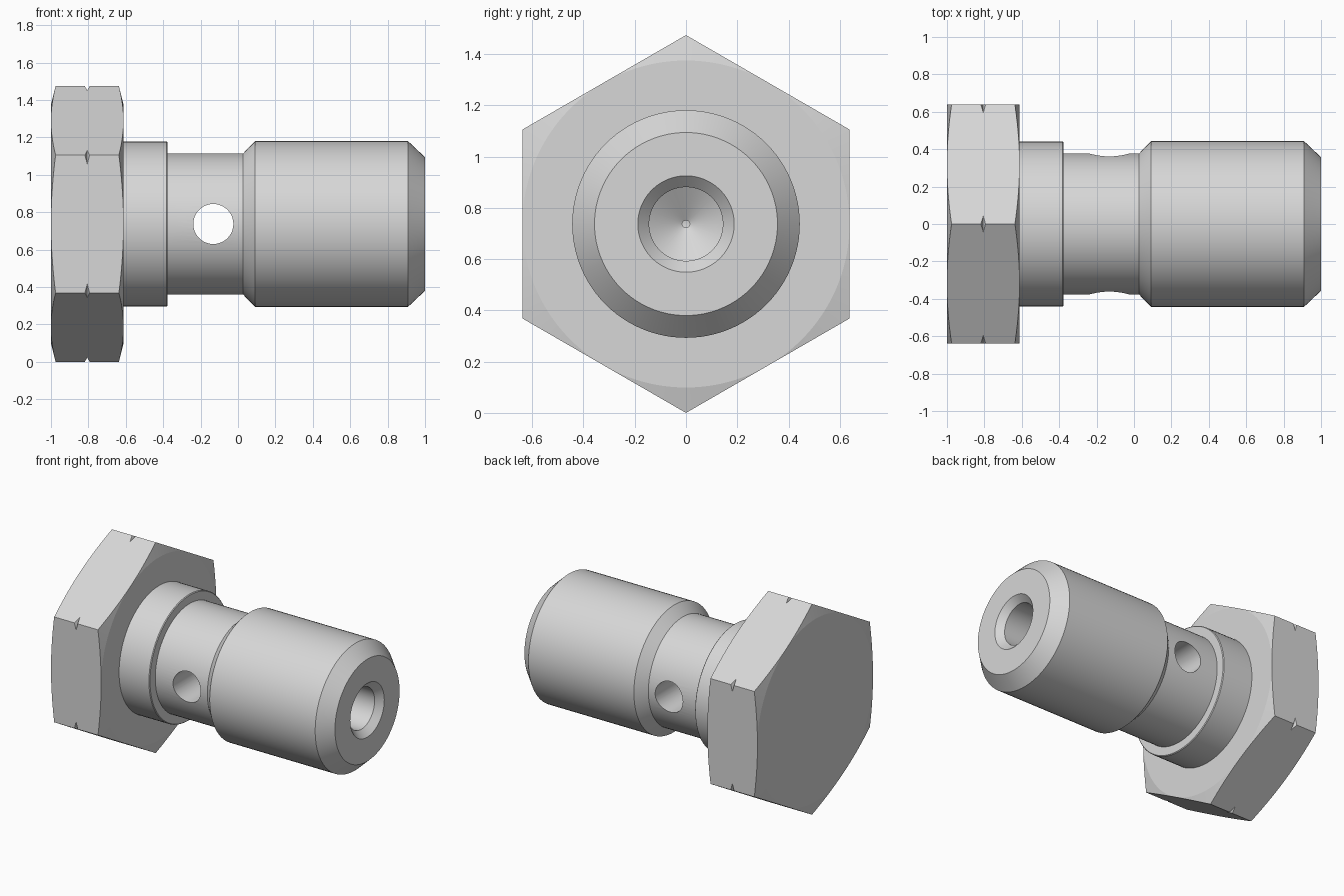
import bpy, bmesh, math
from mathutils import Matrix, Vector

AXIS_Z = 0.737      # height of the bolt axis
HEX_R = 0.737       # corner radius of the head
HOLE_X, HOLE_R = -0.132, 0.107

cube = bpy.data.objects.get("Cube")
if cube:
    bpy.data.objects.remove(cube, do_unlink=True)

steel = bpy.data.materials.new("plain_steel")
steel.use_nodes = True
grey = (0.68, 0.68, 0.68, 1)
steel.diffuse_color = grey
steel.node_tree.nodes["Principled BSDF"].inputs["Base Color"].default_value = grey


def finish(name, bm):
    bmesh.ops.recalc_face_normals(bm, faces=bm.faces)
    mesh = bpy.data.meshes.new(name)
    bm.to_mesh(mesh)
    bm.free()
    mesh.materials.append(steel)
    obj = bpy.data.objects.new(name, mesh)
    bpy.context.collection.objects.link(obj)
    return obj


def lathe(name, profile, steps=96):
    """Turn (x, radius) points about the bolt axis."""
    bm = bmesh.new()
    verts = [bm.verts.new((x, 0, AXIS_Z + r)) for x, r in profile]
    edges = [bm.edges.new(pair) for pair in zip(verts, verts[1:])]
    bmesh.ops.spin(bm, geom=verts + edges, cent=(0, 0, AXIS_Z), axis=(1, 0, 0),
                   angle=2 * math.pi, steps=steps, use_duplicate=False)
    bmesh.ops.remove_doubles(bm, verts=bm.verts, dist=1e-5)
    return finish(name, bm)


def prism(name, sides, radius, length, centre, turn):
    bm = bmesh.new()
    bmesh.ops.create_cone(bm, cap_ends=True, segments=sides, radius1=radius,
                          radius2=radius, depth=length,
                          matrix=Matrix.Translation(Vector(centre)) @ turn)
    return finish(name, bm)


def carve(obj, cutter, operation):
    mod = obj.modifiers.new("carve", 'BOOLEAN')
    mod.object, mod.operation, mod.solver = cutter, operation, 'EXACT'
    bpy.context.view_layer.objects.active = obj
    bpy.ops.object.modifier_apply(modifier=mod.name)
    bpy.data.objects.remove(cutter, do_unlink=True)


def smooth(obj, degrees):
    bpy.ops.object.select_all(action='DESELECT')
    obj.select_set(True)
    bpy.context.view_layer.objects.active = obj
    bpy.ops.object.shade_smooth_by_angle(angle=math.radians(degrees))


# Hexagonal head, corner up: prism trimmed by a turned blank with chamfers and a corner groove
head = prism("hex_head", 6, HEX_R, 0.388, (-0.806, 0, AXIS_Z),
             Matrix.Rotation(math.pi / 2, 4, 'Y') @ Matrix.Rotation(math.pi / 6, 4, 'Z'))
blank = lathe("head_blank", [
    (-1.01, 0), (-1.01, 0.598), (-0.972, 0.75), (-0.826, 0.75), (-0.806, 0.714),
    (-0.786, 0.75), (-0.64, 0.75), (-0.602, 0.598), (-0.602, 0)], 180)
carve(head, blank, 'INTERSECT')
smooth(head, 8)

# Turned shank: collar, waist, threaded end and drilled bore with a pointed bottom
shank = lathe("shank", [
    (-0.63, 0), (-0.63, 0.44), (-0.381, 0.44), (-0.376, 0.435), (-0.376, 0.377),
    (0.027, 0.377), (0.092, 0.444), (0.908, 0.444),
    (1.0, 0.357), (1.0, 0.188), (0.956, 0.144), (0.052, 0.144), (-0.034, 0)])

# Cross hole drilled front to back through the waist
drill = prism("cross_drill", 64, HOLE_R, 1.2, (HOLE_X, 0, AXIS_Z),
              Matrix.Rotation(math.pi / 2, 4, 'X'))
carve(shank, drill, 'DIFFERENCE')
smooth(shank, 25)
